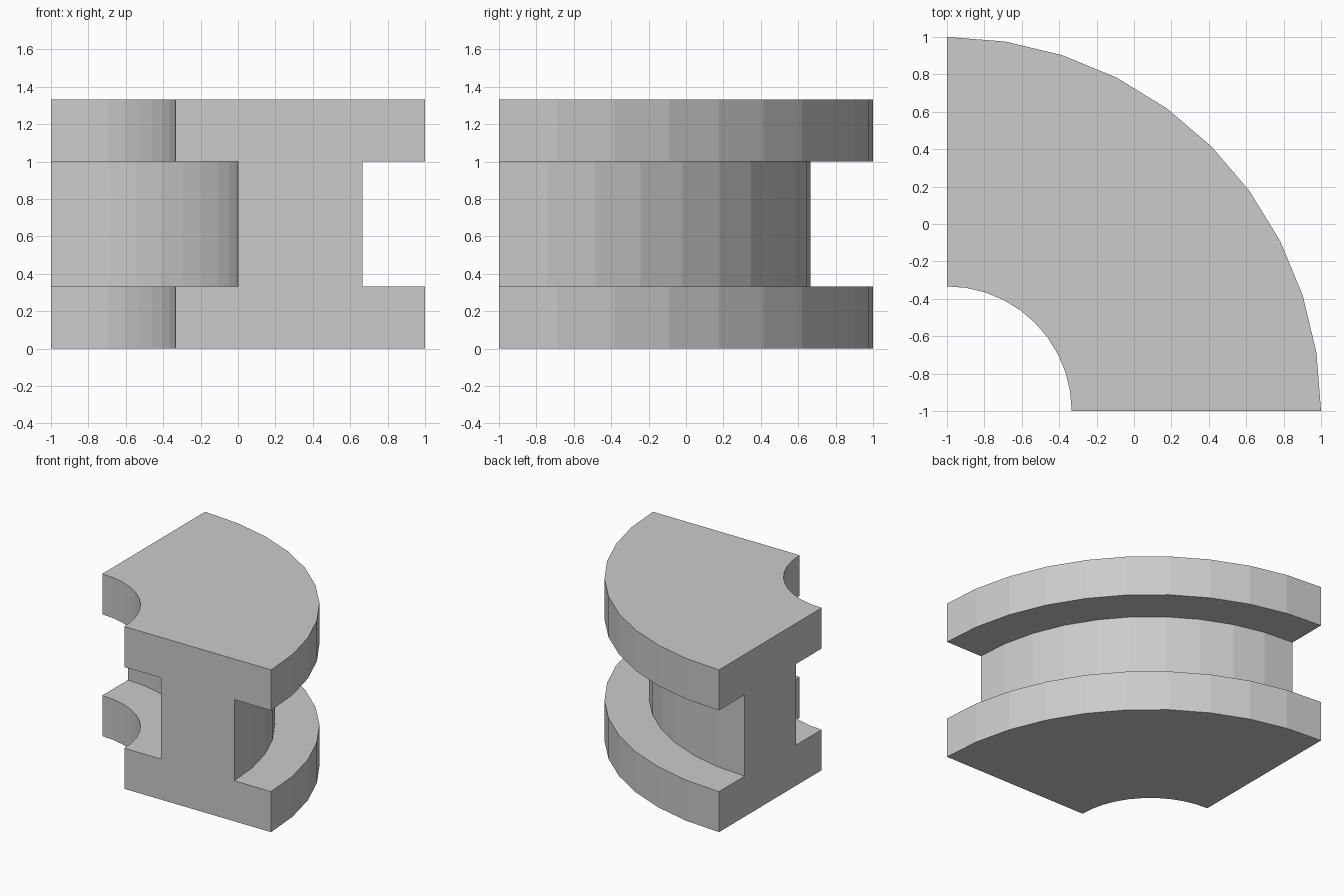
import bpy, bmesh
from math import cos, sin, radians

if "Cube" in bpy.data.objects:
    bpy.data.objects.remove(bpy.data.objects["Cube"])

STEPS = 10            # flat facets around the quarter turn
T = 1 / 3             # flange thickness
CENTRE = (-1, -1)     # axis of the sweep

# I-beam cross-section as (radius, height)
profile = [(2*T, 0), (2, 0), (2, T), (5*T, T), (5*T, 3*T), (2, 3*T),
           (2, 4*T), (2*T, 4*T), (2*T, 3*T), (1, 3*T), (1, T), (2*T, T)]

# Sweep the section through 90 degrees
bm = bmesh.new()
rings = []
for i in range(STEPS + 1):
    a = radians(90 * i / STEPS)
    rings.append([bm.verts.new((CENTRE[0] + r*cos(a), CENTRE[1] + r*sin(a), z))
                  for r, z in profile])
n = len(profile)
for a, b in zip(rings, rings[1:]):
    for j in range(n):
        k = (j + 1) % n
        bm.faces.new((a[j], a[k], b[k], b[j]))

# Close both cut ends
bm.faces.new(rings[0])
bm.faces.new(rings[-1][::-1])
bmesh.ops.recalc_face_normals(bm, faces=bm.faces)

mesh = bpy.data.meshes.new("curved_beam")
bm.to_mesh(mesh)
bm.free()
bpy.context.collection.objects.link(bpy.data.objects.new("curved_beam", mesh))
